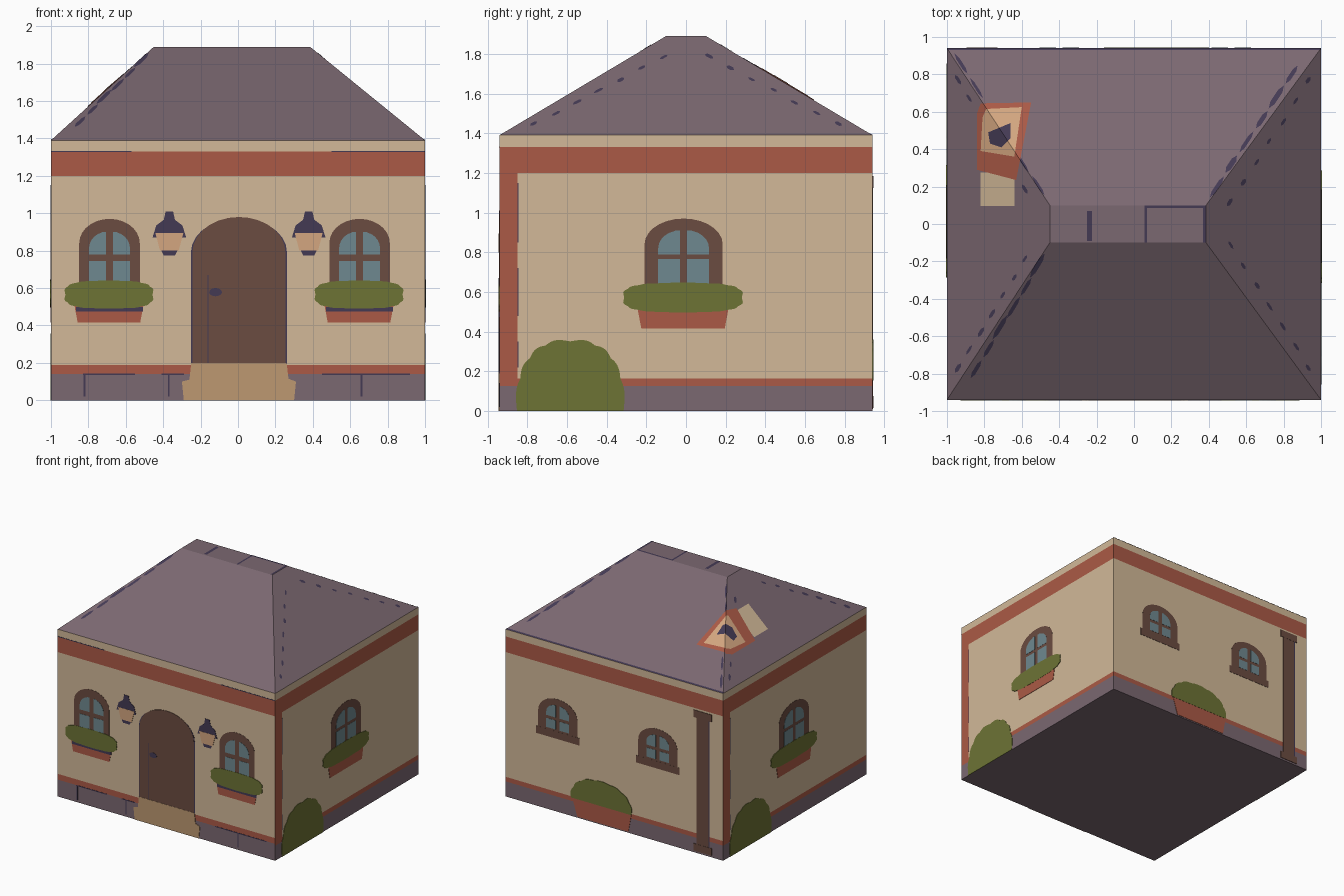
import bpy, bmesh, math, random
from mathutils import Vector

if "Cube" in bpy.data.objects:
    bpy.data.objects.remove(bpy.data.objects["Cube"])
random.seed(4)
X, Y, EAVE, TOP = 1.0, 0.94, 1.39, 1.89
RX0, RX1, RY = -0.45, 0.385, 0.10          # flat roof top


def material(name, hexa):
    lin = [((int(hexa[i:i + 2], 16) / 255 + 0.055) / 1.055) ** 2.4 for i in (0, 2, 4)]
    m = bpy.data.materials.new(name)
    m.diffuse_color = (*lin, 1)
    m.use_nodes = True
    m.node_tree.nodes["Principled BSDF"].inputs["Base Color"].default_value = m.diffuse_color
    return m


CREAM = material("cream plaster", "d2b998")
RED = material("terracotta red", "ab5a46")
PLUM = material("plum slate", "7b6871")
INK = material("dark ink", "443a54")
BROWN = material("brown wood", "6b4c41")
GLASS = material("blue glass", "6f8990")
GREEN = material("leaf green", "6d7335")
TAN = material("tan stone", "bd9871")
GLOW = material("lamp peach", "d3a680")


def finish(bm, name, *mats):
    me = bpy.data.meshes.new(name)
    bm.to_mesh(me)
    bm.free()
    for m in mats:
        me.materials.append(m)
    ob = bpy.data.objects.new(name, me)
    bpy.context.collection.objects.link(ob)
    return ob


# ---- walls: a box cut at the band heights and corner strips, coloured by rule
bm = bmesh.new()
bmesh.ops.create_cube(bm, size=1)
for v in bm.verts:
    v.co = (v.co.x * 2 * X, v.co.y * 2 * Y, (v.co.z + 0.5) * EAVE)
cuts = [((0, 0, z), (0, 0, 1)) for z in (0.125, 0.14, 0.163, 0.188, 1.2, 1.33)]
cuts += [((0, s * 0.85, 0), (0, 1, 0)) for s in (-1, 1)]
for co, no in cuts:
    bmesh.ops.bisect_plane(bm, geom=bm.verts[:] + bm.edges[:] + bm.faces[:], plane_co=co, plane_no=no)
bm.normal_update()
bmesh.ops.delete(bm, geom=[f for f in bm.faces if f.normal.z > 0.5], context='FACES_ONLY')
for f in bm.faces:
    c, n = f.calc_center_median(), f.normal
    low, high = (0.14, 0.188) if n.y < -0.5 else (0.125, 0.163)
    corner = abs(n.x) > 0.5 and c.y * n.x < -0.85
    if n.z < -0.5 or c.z < low:
        f.material_index = 2
    elif c.z < high or 1.2 < c.z < 1.33 or (corner and c.z < 1.33):
        f.material_index = 1
finish(bm, "walls", CREAM, RED, PLUM)

# ---- hipped roof with a flat top
bm = bmesh.new()
a = [bm.verts.new(p) for p in ((-X, -Y, EAVE), (X, -Y, EAVE), (X, Y, EAVE), (-X, Y, EAVE))]
b = [bm.verts.new(p) for p in ((RX0, -RY, TOP), (RX1, -RY, TOP), (RX1, RY, TOP), (RX0, RY, TOP))]
for i in range(4):
    j = (i + 1) % 4
    bm.faces.new((a[i], a[j], b[j], b[i]))
bm.faces.new(b)
finish(bm, "roof", PLUM)

# ---- thin plates on the walls: u along the wall, v up
WALLS = {
    "front": (lambda u, v, d: Vector((u, -Y - d, v)), Vector((0, -1, 0))),
    "back": (lambda u, v, d: Vector((u, Y + d, v)), Vector((0, 1, 0))),
    "right": (lambda u, v, d: Vector((X + d, u, v)), Vector((1, 0, 0))),
    "left": (lambda u, v, d: Vector((-X - d, -u, v)), Vector((-1, 0, 0))),
}


def plate(side, part, pts, mat, layer=1):
    place, out = WALLS[side]
    bm = bmesh.new()
    face = bm.faces.new([bm.verts.new(place(u, v, 0.0015 * layer)) for u, v in pts])
    face.normal_update()
    if face.normal.dot(out) < 0:
        face.normal_flip()
    top = [l.vert for l in face.loops]
    base = [bm.verts.new(v.co - out * 0.0015 * layer) for v in top]
    for i in range(len(top)):
        j = (i + 1) % len(top)
        bm.faces.new((top[j], top[i], base[i], base[j]))
    finish(bm, f"{side}_{part}", mat)


def rect(u0, u1, v0, v1):
    return [(u0, v0), (u1, v0), (u1, v1), (u0, v1)]


def arch(u, w, v0, spring, v1, n=14):
    arc = [(u + w * math.cos(math.pi * i / n), spring + (v1 - spring) * math.sin(math.pi * i / n))
           for i in range(n + 1)]
    return [(u - w, v0), (u + w, v0)] + arc


def leafy(u, v, ru, rv, power, lobes, half=False, n=72):
    """Scalloped superellipse, or only its upper half."""
    pts, span = [], math.pi if half else 2 * math.pi
    for i in range(n + (1 if half else 0)):
        t = span * i / n
        c, s = math.cos(t), math.sin(t)
        r = 0.97 + 0.03 * abs(math.sin(lobes * t))
        pts.append((u + ru * r * math.copysign(abs(c) ** (2 / power), c),
                    v + rv * r * math.copysign(abs(s) ** (2 / power), s)))
    return pts


def window(side, u, w, v0, v1, pane, lower, upper):
    plate(side, "window_frame", arch(u, w, v0, v1 - 0.13, v1), BROWN, 1)
    g = 0.018
    for s in (-1, 1):
        plate(side, "lower_pane", rect(u + s * g, u + s * pane, *lower), GLASS, 2)
        b, t = upper
        curve = [(u + s * (g + (pane - g) * math.cos(k * math.pi / 12)),
                  b + 0.03 + (t - b - 0.03) * math.sin(k * math.pi / 12)) for k in range(6)]
        plate(side, "upper_pane", [(u + s * g, b), (u + s * pane, b)] + curve
              + [(u + s * (g + 0.02), t), (u + s * g, t)], GLASS, 2)


def flower_box(side, u, ru, w, v=0.565):
    plate(side, "planter", [(u - w + 0.02, 0.415), (u + w - 0.02, 0.415), (u + w, 0.52), (u - w, 0.52)], RED, 2)
    plate(side, "planter_leaves", leafy(u, v, ru, 0.075, 3.2, 7), GREEN, 3)


# ---- front wall
for u in (-0.687, 0.65):
    window("front", u, 0.162, 0.52, 0.97, 0.11, (0.62, 0.745), (0.78, 0.9))
    flower_box("front", u - 0.003, 0.24, 0.187)
    plate("front", "planter_shadow", rect(u - 0.18, u + 0.18, 0.475, 0.5), INK, 2.5)
plate("front", "door_edge", arch(0.005, 0.257, 0.19, 0.79, 0.975), INK, 1)
plate("front", "door", arch(0.005, 0.249, 0.19, 0.79, 0.98), BROWN, 2)
plate("front", "door_seam", rect(-0.163, -0.157, 0.2, 0.67), INK, 3)
plate("front", "door_knob", leafy(-0.12, 0.578, 0.035, 0.022, 2, 1, n=16), INK, 3)
plate("front", "doorstep", [(-0.29, 0), (0.3, 0), (0.31, 0.1), (0.27, 0.115), (0.26, 0.2),
                            (-0.25, 0.2), (-0.26, 0.11), (-0.3, 0.1)], TAN, 3)
for u in (-0.367, 0.378):
    half = [(0.09, 0.87), (0.07, 0.935), (0.03, 0.965), (0.02, 1.01)]
    plate("front", "lamp_cap", [(u + x, z) for x, z in half] + [(u - x, z) for x, z in half[::-1]], INK, 2)
    plate("front", "lamp_glass", [(u - 0.075, 0.895), (u + 0.075, 0.895), (u + 0.05, 0.8), (u - 0.05, 0.8)], GLOW, 3)
    plate("front", "lamp_base", [(u - 0.055, 0.825), (u + 0.055, 0.825), (u + 0.03, 0.775), (u - 0.03, 0.775)], INK, 2)
for u in (-0.82, -0.37, 0.66):
    plate("front", "stone_joint", rect(u - 0.005, u + 0.005, 0.02, 0.135), INK)
for r in ((-0.83, -0.55, 0.134, 0.142), (0.45, 0.92, 0.134, 0.142), (-0.41, -0.29, 0.134, 0.142),
          (-1, -0.57, 1.327, 1.333), (0.5, 1, 1.327, 1.333)):
    plate("front", "band_line", rect(*r), INK)

# ---- side walls, the left being the right turned half round
for side in ("right", "left"):
    window(side, -0.012, 0.197, 0.52, 0.97, 0.128, (0.635, 0.765), (0.79, 0.91))
    flower_box(side, -0.015, 0.305, 0.23, 0.572)
    plate(side, "bush", leafy(-0.583, 0, 0.277, 0.362, 2.5, 8, True), GREEN, 2)
    for v0, v1 in ((0.22, 0.35), (0.48, 0.72), (0.85, 1.15)):
        plate(side, "corner_line", rect(-0.85, -0.844, v0, v1), INK)

# ---- back wall
for u in (0.52, -0.4):
    window("back", u, 0.18, 0.63, 0.935, 0.105, (0.68, 0.755), (0.78, 0.88))
    plate("back", "window_sill", rect(u - 0.2, u + 0.2, 0.605, 0.665), BROWN, 1.5)
plate("back", "pot", [(-0.13, 0.01), (0.34, 0.01), (0.39, 0.17), (-0.16, 0.17)], RED, 2)
plate("back", "pot_bush", leafy(0.12, 0.155, 0.285, 0.205, 2.3, 7, True), GREEN, 3)
plate("back", "pipe", rect(-0.865, -0.755, 0.02, 1.18), BROWN, 2)
for v in (0.04, 1.15):
    plate("back", "pipe_collar", rect(-0.895, -0.73, v - 0.025, v + 0.035), BROWN, 3)
plate("back", "pipe_shade", rect(-0.875, -0.865, 0.05, 1.15), INK, 2)


# ---- roof plates: drawn in plan, folded over the hips and dropped on the roof
def roof_z(x, y):
    h = min((x + X) / (X + RX0), (X - x) / (X - RX1), (Y - abs(y)) / (Y - RY), 1)
    return EAVE + h * (TOP - EAVE)


def roof_plate(name, pts, mat, layer=1):
    bm = bmesh.new()
    bm.faces.new([bm.verts.new((x, y, 0)) for x, y in pts])
    for sx, rx in ((-1, RX0), (1, RX1)):
        for s in (-1, 1):
            run = Vector((rx - sx * X, s * (RY - Y), 0))
            bmesh.ops.bisect_plane(bm, geom=bm.verts[:] + bm.edges[:] + bm.faces[:],
                                   plane_co=(sx * X, s * Y, 0), plane_no=(-run.y, run.x, 0))
    bm.normal_update()
    for f in bm.faces:
        if f.normal.z < 0:
            f.normal_flip()
    for v in bm.verts:
        v.co.z = roof_z(v.co.x, v.co.y) + 0.002 * layer
    finish(bm, name, mat)


def streaks(p, q, count, length, width):
    """Worn dashes scattered along a line from p to q."""
    p, q = Vector(p), Vector(q)
    d = (q - p).normalized()
    n = Vector((-d.y, d.x))
    for i in range(count):
        c = p.lerp(q, (i + 0.5) / count) + n * random.uniform(-0.005, 0.005)
        L, W = length * random.uniform(0.35, 0.55), width * random.uniform(0.35, 0.55)
        pts = [c + d * L * math.cos(k * math.pi / 3) + n * W * math.sin(k * math.pi / 3) for k in range(6)]
        roof_plate("roof_wear", [tuple(v) for v in pts], INK)


streaks((-0.88, -0.83), (-0.48, -0.17), 6, 0.15, 0.028)      # front left hip
streaks((0.88, 0.86), (0.4, 0.14), 6, 0.15, 0.03)            # back right hip
streaks((-0.97, 0.92), (-0.47, 0.14), 6, 0.14, 0.02)         # back left hip
for s in (-1, 1):
    streaks((0.97, s * 0.82), (0.48, s * 0.06), 7, 0.055, 0.022)
    streaks((-0.97, s * 0.82), (-0.55, s * 0.14), 7, 0.055, 0.022)
roof_plate("back_eave_line", rect(-X, X, Y - 0.01, Y), INK)
for r in ((-0.25, -0.225, -0.09, 0.07), (0.055, 0.07, -0.1, 0.1), (0.06, 0.37, 0.085, 0.1), (0.37, 0.385, -0.1, 0.1)):
    roof_plate("ridge_line", rect(*r), INK)

# ---- chimney patch lying on the back left hip
roof_plate("chimney_side", rect(-0.82, -0.64, 0.095, 0.275), CREAM)
roof_plate("chimney_rim", [(-0.82, 0.645), (-0.55, 0.65), (-0.63, 0.235), (-0.84, 0.29), (-0.84, 0.59)], RED, 2)
roof_plate("chimney_top", [(-0.79, 0.615), (-0.6, 0.625), (-0.64, 0.36), (-0.82, 0.39), (-0.81, 0.57)], GLOW, 3)
roof_plate("chimney_hole", [(-0.78, 0.49), (-0.66, 0.54), (-0.66, 0.46), (-0.71, 0.41), (-0.77, 0.43)], INK, 4)
